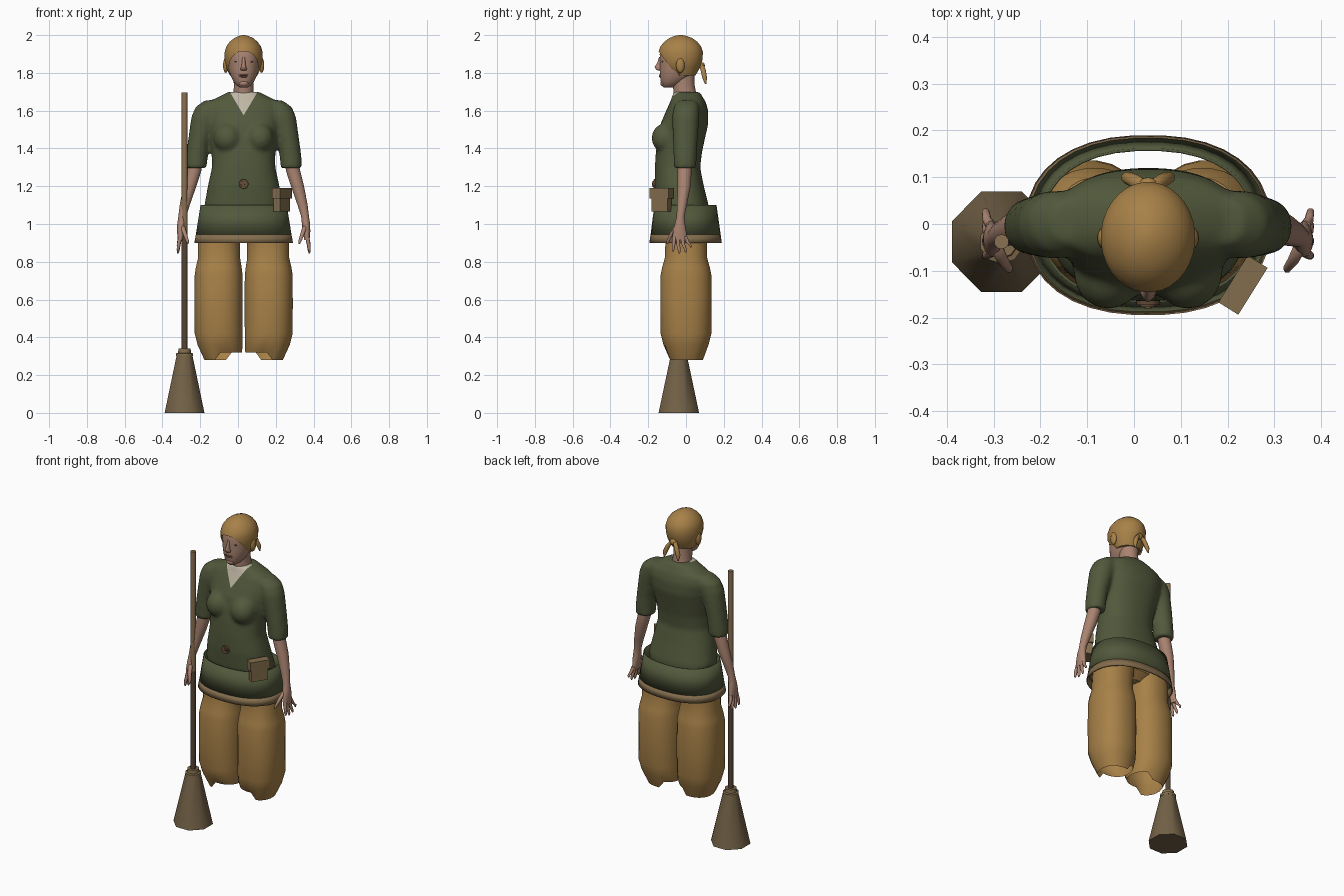
import bpy, bmesh, math
from mathutils import Vector, Matrix

if "Cube" in bpy.data.objects:
    bpy.data.objects.remove(bpy.data.objects["Cube"])

CX = 0.03          # the figure's own centre line
SIDES = (1, -1)


def material(name, r, g, b):
    m = bpy.data.materials.new(name)
    m.use_nodes = True
    m.diffuse_color = (r, g, b, 1)
    m.node_tree.nodes["Principled BSDF"].inputs["Base Color"].default_value = (r, g, b, 1)
    return m


GREEN = material("dark green cloth", 0.085, 0.1, 0.045)
OCHRE = material("ochre cloth", 0.39, 0.22, 0.065)
SKIN = material("skin", 0.40, 0.23, 0.165)
LIP = material("dark skin", 0.25, 0.11, 0.085)
LINEN = material("pale linen", 0.52, 0.47, 0.37)
LEATHER = material("tan leather", 0.23, 0.155, 0.075)
BROWN = material("buckle brown", 0.13, 0.075, 0.04)
WOOD = material("light wood", 0.25, 0.165, 0.085)
DARKWOOD = material("dark wood", 0.09, 0.06, 0.035)
STRAW = material("broom straw", 0.17, 0.12, 0.062)


def loft(bm, rings, n=20, power=2.0, caps=True, side=1, cx=CX):
    """Horizontal rings (z, x offset, y front, y back, half width) joined into a skin."""
    loops = []
    for z, dx, y0, y1, hw in rings:
        loop = []
        for i in range(n):
            a = 2 * math.pi * (i + 0.5) / n
            c, s = math.cos(a), math.sin(a)
            px = math.copysign(abs(c) ** (2 / power), c) * hw
            py = math.copysign(abs(s) ** (2 / power), s) * (y1 - y0) / 2
            loop.append(bm.verts.new((cx + side * dx + px, (y0 + y1) / 2 + py, z)))
        loops.append(loop)
    for a, b in zip(loops, loops[1:]):
        for i in range(n):
            j = (i + 1) % n
            bm.faces.new((a[i], a[j], b[j], b[i]))
    if caps:
        bm.faces.new(loops[0])
        bm.faces.new(loops[-1])
    return loops


def ball(bm, pos, size, seg=16):
    mat = Matrix.Translation(pos) @ Matrix.Diagonal((*size, 1))
    bmesh.ops.create_uvsphere(bm, u_segments=seg, v_segments=seg // 2 + 2, radius=1, matrix=mat)


def box(bm, size, mat):
    bmesh.ops.create_cube(bm, size=1, matrix=mat @ Matrix.Diagonal((*size, 1)))


def finish(name, bm, *mats, angle=40):
    bmesh.ops.recalc_face_normals(bm, faces=bm.faces)
    me = bpy.data.meshes.new(name)
    bm.to_mesh(me)
    bm.free()
    for m in mats:
        me.materials.append(m)
    me.shade_smooth()
    me.set_sharp_from_angle(angle=math.radians(angle))
    ob = bpy.data.objects.new(name, me)
    bpy.context.scene.collection.objects.link(ob)
    return ob


# Tunic: body, bust and short sleeves fused into one smooth surface
bm = bmesh.new()
loft(bm, [(1.04, 0, -.14, .12, .2), (1.1, 0, -.155, .12, .208), (1.2, 0, -.165, .095, .19),
          (1.3, 0, -.165, .075, .168), (1.38, 0, -.16, .085, .168), (1.45, 0, -.15, .1, .178),
          (1.53, 0, -.135, .118, .19), (1.6, 0, -.105, .118, .2), (1.645, 0, -.085, .105, .19),
          (1.67, 0, -.075, .09, .14), (1.7, 0, -.066, .072, .08)], 32, 2.3)
for s in SIDES:
    ball(bm, (CX + s * .085, -.105, 1.455), (.075, .078, .08))
    loft(bm, [(1.295, .252, -.065, .055, .056), (1.34, .25, -.066, .056, .058),
              (1.42, .24, -.068, .06, .058), (1.5, .222, -.072, .066, .065),
              (1.57, .2, -.075, .072, .077), (1.62, .185, -.065, .07, .07),
              (1.655, .165, -.04, .05, .04)], side=s)
tunic = finish("tunic", bm)
remesh = tunic.modifiers.new("fuse", "REMESH")
remesh.mode = "VOXEL"
remesh.voxel_size = 0.011
smooth = tunic.modifiers.new("soften", "SMOOTH")
smooth.iterations = 7
depsgraph = bpy.context.evaluated_depsgraph_get()
bm = bmesh.new()
bm.from_mesh(tunic.evaluated_get(depsgraph).to_mesh())
bpy.data.objects.remove(tunic)

# Undershirt shows through a V neck cut into the tunic
tip = Vector((CX, 0, 1.575))
for s in SIDES:
    bmesh.ops.bisect_plane(bm, geom=bm.verts[:] + bm.edges[:] + bm.faces[:], plane_co=tip,
                           plane_no=(s * .115, 0, -.068))
for f in bm.faces:
    c = f.calc_center_median()
    if c.y < 0 and c.z > tip.z and abs(c.x - CX) < (c.z - tip.z) * .068 / .115:
        f.material_index = 1
finish("tunic", bm, GREEN, LINEN, angle=60)

# Flared skirt with a trim along the hem
hem, band, top = (.9, 0, -.195, .19, .262), (.945, 0, -.188, .184, .254), (1.1, 0, -.168, .162, .229)
for name, rings, mat in (("skirt", (band, top), GREEN), ("skirt_trim", (hem, band), LEATHER)):
    bm = bmesh.new()
    loft(bm, rings, 36, 2.3, caps=False)
    ob = finish(name, bm, mat)
    ob.modifiers.new("thickness", "SOLIDIFY").thickness = 0.006

# Baggy trousers with ragged open cuffs
for s, word in zip(SIDES, ("left", "right")):
    bm = bmesh.new()
    loops = loft(bm, [(.28, .11, -.09, .09, .098), (.36, .125, -.12, .12, .12),
                      (.42, .1325, -.135, .135, .1275), (.58, .1325, -.137, .137, .1285),
                      (.73, .1325, -.135, .135, .1275), (.77, .132, -.127, .127, .122),
                      (.82, .13, -.113, .113, .112), (.9, .13, -.11, .112, .112),
                      (1.0, .115, -.115, .12, .11), (1.05, .105, -.1, .1, .09)],
                 24, 2.3, caps=False, side=s)
    for v in loops[0]:
        out = (v.co.x - CX) * s
        if out < .07 or (v.co.y < 0 and out < .15):
            v.co.z += .04
            v.co.x -= s * .004
    bm.faces.new(loops[-1])
    finish(word + "_trouser_leg", bm, OCHRE, angle=50)
bm = bmesh.new()
loft(bm, [(.91, 0, -.06, .06, .1), (.95, 0, -.1, .105, .19), (1.06, 0, -.11, .11, .19)])
finish("trouser_seat", bm, OCHRE)

# Bare forearms and hands
for s, word in zip(SIDES, ("left", "right")):
    bm = bmesh.new()
    loft(bm, [(.915, .335, -.072, .008, .014), (.96, .333, -.07, .002, .02),
              (1.0, .33, -.06, -.004, .022), (1.04, .325, -.05, -.008, .021),
              (1.1, .312, -.048, .005, .027), (1.2, .285, -.045, .025, .035),
              (1.28, .262, -.045, .03, .038), (1.36, .25, -.04, .03, .035)], side=s)
    # Fingers: tip y, tip z, root y
    for ty, tz, ry in ((-.068, .855, -.06), (-.035, .845, -.042), (-.002, .85, -.022), (.026, .875, -.004)):
        mid = (ty + ry) / 2 - .002
        loft(bm, [(tz, .348, ty - .004, ty + .004, .004), (tz + .012, .347, ty - .008, ty + .008, .008),
                  ((tz + .93) / 2, .344, mid - .01, mid + .01, .01),
                  (.935, .335, ry - .011, ry + .011, .012)], 8, side=s)
    loft(bm, [(.895, .295, -.104, -.094, .004), (.91, .298, -.104, -.085, .009),
              (.945, .31, -.09, -.066, .012), (.99, .325, -.062, -.035, .014)], 8, side=s)
    finish(word + "_arm", bm, SKIN, angle=60)

# Head, neck and face
bm = bmesh.new()
loft(bm, [(1.66, 0, -.065, .058, .06), (1.7, 0, -.066, .053, .054), (1.74, 0, -.072, .045, .052),
          (1.8, 0, -.07, .045, .055)])
loft(bm, [(1.722, 0, -.118, -.065, .02), (1.733, 0, -.128, -.04, .037), (1.755, 0, -.134, 0, .055),
          (1.785, 0, -.139, .035, .07), (1.82, 0, -.14, .06, .08), (1.86, 0, -.139, .075, .084),
          (1.9, 0, -.14, .078, .088), (1.93, 0, -.13, .07, .08), (1.96, 0, -.09, .04, .05)], 24, 2.15)
loft(bm, [(1.812, 0, -.15, -.12, .015), (1.822, 0, -.162, -.12, .018), (1.832, 0, -.167, -.12, .013),
          (1.855, 0, -.152, -.12, .009), (1.885, 0, -.143, -.12, .008)], 12)
ball(bm, (CX, -.122, 1.745), (.025, .014, .016))
finish("head", bm, SKIN, angle=60)
bm = bmesh.new()
ball(bm, (CX, -.137, 1.788), (.027, .007, .004))
ball(bm, (CX, -.136, 1.78), (.022, .007, .004))
for s in SIDES:
    ball(bm, (CX + s * .034, -.124, 1.86), (.015, .007, .005))
finish("eyes_and_lips", bm, LIP, angle=60)

# Kerchief cut along a slanted hairline, with covered ears, knot and two tails
bm = bmesh.new()
loft(bm, [(1.785, 0, -.08, .05, .072), (1.83, 0, -.13, .076, .094), (1.87, 0, -.146, .088, .101),
          (1.91, 0, -.147, .09, .101), (1.94, 0, -.136, .08, .092), (1.965, 0, -.115, .06, .074),
          (1.985, 0, -.088, .032, .049), (1.996, 0, -.058, .002, .024), (2.0, 0, -.036, -.02, .006)], 32)
bmesh.ops.bisect_plane(bm, geom=bm.verts[:] + bm.edges[:] + bm.faces[:],
                       plane_co=(0, -.14, 1.908), plane_no=(0, 1.375, 1), clear_inner=True)
for s in SIDES:
    ball(bm, (CX + s * .095, -.03, 1.84), (.014, .023, .04), 12)
    loft(bm, [(1.74, .048, .1, .108, .004), (1.775, .043, .085, .112, .015),
              (1.815, .027, .076, .106, .014), (1.845, .008, .068, .094, .01)], 8, side=s)
ball(bm, (CX, .084, 1.838), (.02, .016, .018), 12)
finish("kerchief", bm, OCHRE, angle=60)

# Belt buckle: disc with raised rim
bm = bmesh.new()
for radius, depth in ((.027, .02), (.018, .028), (.008, .034)):
    bmesh.ops.create_cone(bm, cap_ends=True, segments=16, radius1=radius, radius2=radius * .9, depth=depth,
                          matrix=Matrix.Translation((CX, -.163, 1.212)) @ Matrix.Rotation(math.pi / 2, 4, "X"))
finish("belt_buckle", bm, BROWN)

# Hip pouch with a folded flap, turned to follow the hip
bm = bmesh.new()
turn = Matrix.Translation((.232, -.13, 1.125)) @ Matrix.Rotation(math.radians(58), 4, "Z")
box(bm, (.1, .042, .12), turn)
box(bm, (.118, .05, .055), turn @ Matrix.Translation((0, -.001, .037)))
finish("hip_pouch", bm, LEATHER)

# Broom: flared straw head, binding and a long handle
BX, BY = -.283, -.038
bm = bmesh.new()
loft(bm, [(0, 0, BY - .116, BY + .116, .114), (.31, 0, BY - .045, BY + .045, .044)], 8, cx=BX)
finish("broom_head", bm, STRAW, angle=50)
bm = bmesh.new()
loft(bm, [(.3, 0, BY - .047, BY + .047, .047), (.315, 0, BY - .047, BY + .047, .047),
          (.318, 0, BY - .036, BY + .036, .036), (.34, 0, BY - .034, BY + .034, .034)], 10, cx=BX)
finish("broom_binding", bm, LEATHER)
bm = bmesh.new()
loft(bm, [(z, 0, BY - .016, BY + .016, .016) for z in (.32, .95, 1.695)], 10, cx=BX)
for f in bm.faces:
    f.material_index = int(f.calc_center_median().z < .95)
finish("broom_handle", bm, WOOD, DARKWOOD)
